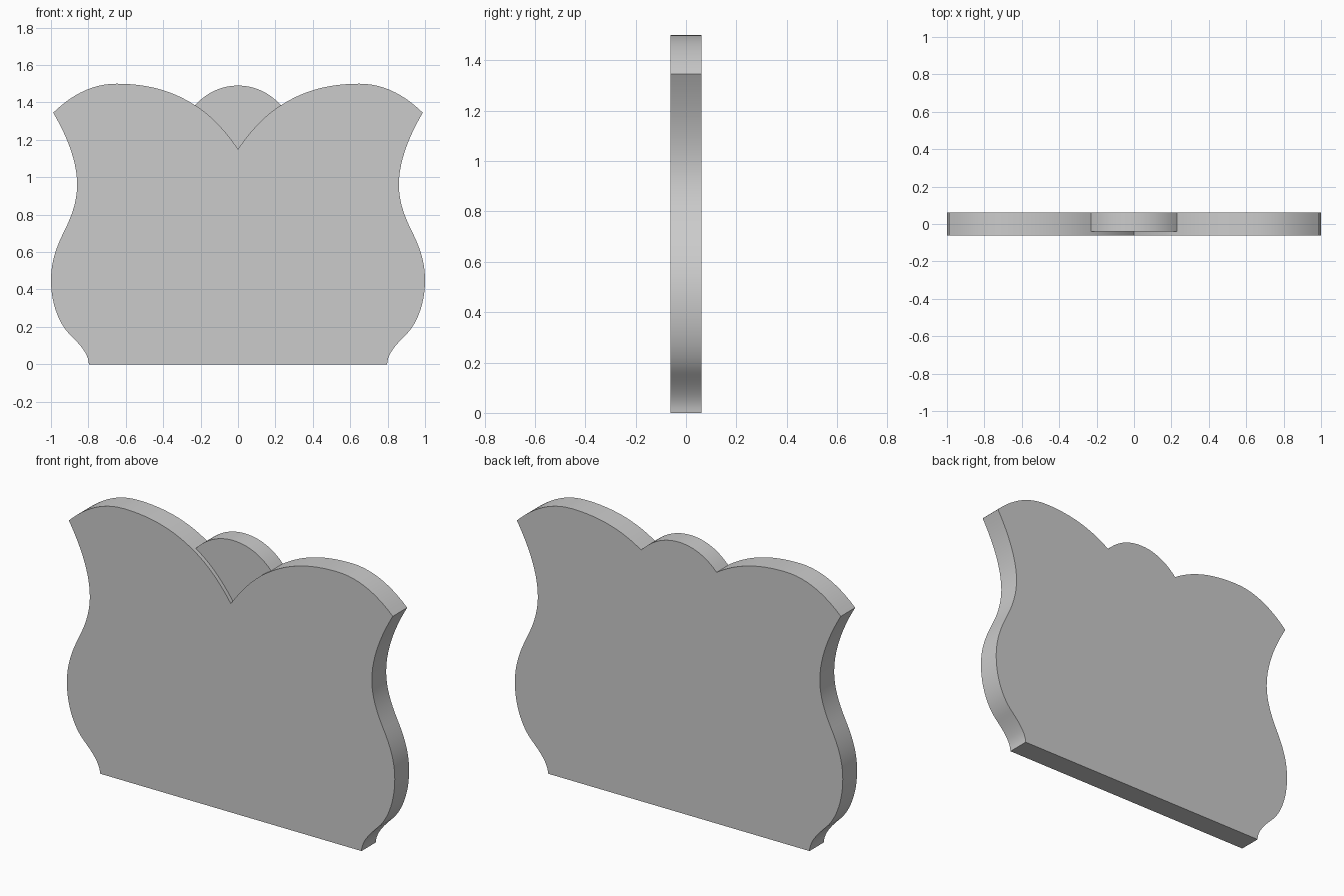
import bpy, bmesh, math
from mathutils import Vector
from mathutils.geometry import interpolate_bezier

if "Cube" in bpy.data.objects:
    bpy.data.objects.remove(bpy.data.objects["Cube"])

DEPTH = 0.125
STEP_Y = -0.04   # plane where the front layer meets the back layer


def trace(start, segments, steps=12):
    """Sample a chain of Bezier segments, each (handle, handle, end)."""
    points = [Vector(start)]
    for h1, h2, end in segments:
        part = interpolate_bezier(points[-1], Vector(h1), Vector(h2), Vector(end), steps)
        points += [p.to_2d() for p in part[1:]]
    return points


def plate(name, half, y_front, y_back):
    """Mirror a right-hand outline ending on x = 0 and extrude it along y."""
    outline = half + [Vector((-p.x, p.y)) for p in reversed(half[:-1])]
    bm = bmesh.new()
    face = bm.faces.new([bm.verts.new((p.x, y_front, p.y)) for p in outline])
    grown = bmesh.ops.extrude_face_region(bm, geom=[face])["geom"]
    bmesh.ops.translate(bm, vec=(0, y_back - y_front, 0),
                        verts=[g for g in grown if isinstance(g, bmesh.types.BMVert)])
    bmesh.ops.recalc_face_normals(bm, faces=bm.faces)
    mesh = bpy.data.meshes.new(name)
    bm.to_mesh(mesh)
    bm.free()
    obj = bpy.data.objects.new(name, mesh)
    bpy.context.collection.objects.link(obj)
    bpy.ops.object.select_all(action='DESELECT')
    obj.select_set(True)
    bpy.context.view_layer.objects.active = obj
    bpy.ops.object.shade_smooth_by_angle(angle=math.radians(30))
    return obj


# Right side and top lobe, shared by both layers
side = trace((0.797, 0), [
    ((0.80, 0.06), (0.85, 0.11), (0.90, 0.16)),
    ((0.96, 0.22), (1.0, 0.33), (1.0, 0.45)),
    ((1.0, 0.55), (0.97, 0.63), (0.93, 0.71)),
    ((0.89, 0.79), (0.86, 0.87), (0.86, 0.96)),
    ((0.86, 1.09), (0.92, 1.23), (0.988, 1.345)),
    ((0.89, 1.44), (0.78, 1.50), (0.65, 1.50)),
    ((0.50, 1.50), (0.36, 1.47), (0.23, 1.385)),
])

# Centre endings: pointed notch in front, rounded crest behind
notch = trace(side[-1], [((0.14, 1.33), (0.06, 1.24), (0, 1.15))])
crest = trace(side[-1], [((0.16, 1.46), (0.08, 1.49), (0, 1.49))])

# Back layer with the centre crest, front layer with the notch
plate("back_panel", side + crest[1:], STEP_Y, DEPTH / 2)
plate("front_panel", side + notch[1:], -DEPTH / 2, STEP_Y)
